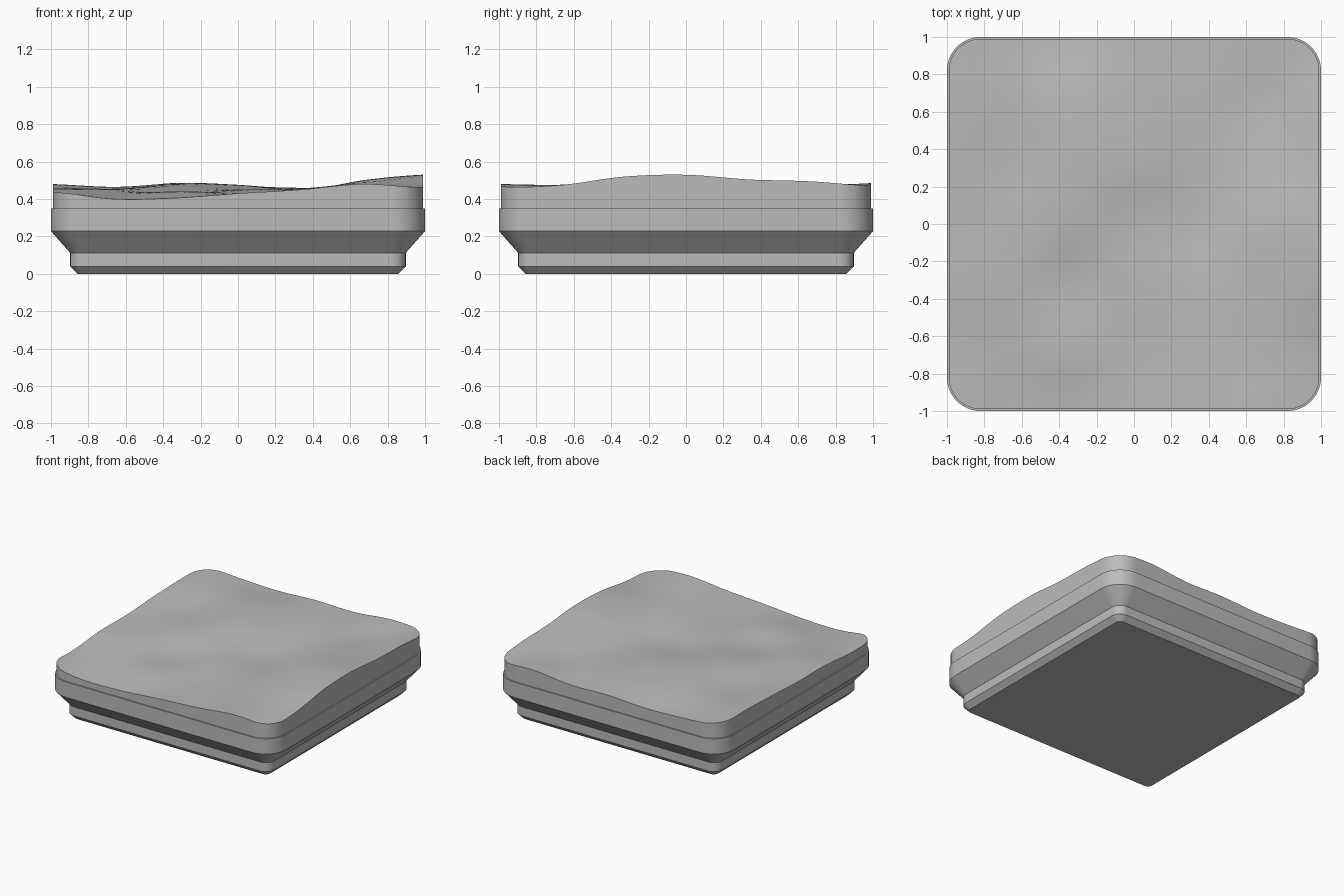
import bpy, bmesh, math

cube = bpy.data.objects.get("Cube")
if cube:
    bpy.data.objects.remove(cube, do_unlink=True)

stone = bpy.data.materials.new("stone_grey")
stone.use_nodes = True
stone.diffuse_color = (0.5, 0.5, 0.5, 1)
stone.node_tree.nodes["Principled BSDF"].inputs["Base Color"].default_value = (0.5, 0.5, 0.5, 1)

# Terrain heights: rows run front to back, columns run along x
HEIGHTS = [
    (.44, .40, .405, .43, .45, .48, .46),
    (.43, .425, .44, .435, .455, .475, .475),
    (.455, .45, .43, .45, .455, .49, .52),
    (.455, .455, .47, .45, .44, .50, .53),
    (.47, .45, .485, .475, .45, .48, .505),
    (.48, .465, .48, .47, .46, .465, .495),
    (.475, .455, .445, .46, .455, .485, .47),
]


def spline(values, t):
    """Smooth curve through evenly spaced values, t from -1 to 1."""
    last = len(values) - 1
    u = min(max((t + 1) / 2, 0), 1) * last
    i = min(int(u), last - 1)
    f = u - i
    a, b, c, d = (values[min(max(i + k, 0), last)] for k in (-1, 0, 1, 2))
    return b + f / 2 * (c - a + f * (2 * a - 5 * b + 4 * c - d + f * (3 * (b - c) + d - a)))


def height(x, y):
    return spline([spline(row, x) for row in HEIGHTS], y)


def ring(bm, half, radius, z, steps=12):
    """Rounded square outline, counter-clockwise."""
    verts = []
    for corner in range(4):
        mid = math.pi / 4 + corner * math.pi / 2
        cx = math.copysign(half - radius, math.cos(mid))
        cy = math.copysign(half - radius, math.sin(mid))
        for k in range(steps + 1):
            a = (corner + k / steps) * math.pi / 2
            verts.append(bm.verts.new((cx + radius * math.cos(a), cy + radius * math.sin(a), z)))
    return verts


def loft(bm, profile):
    rings = [ring(bm, *step) for step in profile]
    for low, high in zip(rings, rings[1:]):
        n = len(low)
        for i in range(n):
            j = (i + 1) % n
            bm.faces.new((low[i], low[j], high[j], high[i]))
    bm.faces.new(rings[0][::-1])
    bm.faces.new(rings[-1])
    return rings


def finish(bm, name, angle):
    bm.normal_update()
    mesh = bpy.data.meshes.new(name)
    bm.to_mesh(mesh)
    bm.free()
    mesh.materials.append(stone)
    obj = bpy.data.objects.new(name, mesh)
    bpy.context.collection.objects.link(obj)
    bpy.ops.object.select_all(action='DESELECT')
    obj.select_set(True)
    bpy.context.view_layer.objects.active = obj
    bpy.ops.object.shade_smooth_by_angle(angle=math.radians(angle))


# Stepped foot and outer rim: half width, corner radius, height
bm = bmesh.new()
loft(bm, [
    (0.858, 0.04, 0.0),
    (0.897, 0.078, 0.04),
    (0.897, 0.078, 0.112),
    (1.0, 0.18, 0.228),
    (1.0, 0.18, 0.35),
])
finish(bm, "stepped_base", 30)

# Terrain block: a prism cut into a grid, its top raised to the height field
bm = bmesh.new()
loft(bm, [(0.99, 0.17, 0.34), (0.99, 0.17, 1.0)])
CELLS = 40
for axis in ((1, 0, 0), (0, 1, 0)):
    for i in range(1, CELLS):
        t = -1 + 2 * i / CELLS
        bmesh.ops.bisect_plane(bm, geom=bm.verts[:] + bm.edges[:] + bm.faces[:], dist=1e-5,
                               plane_co=[t * c for c in axis], plane_no=axis)
for v in bm.verts:
    if v.co.z > 0.9:
        v.co.z = height(v.co.x, v.co.y)
finish(bm, "terrain_top", 40)
